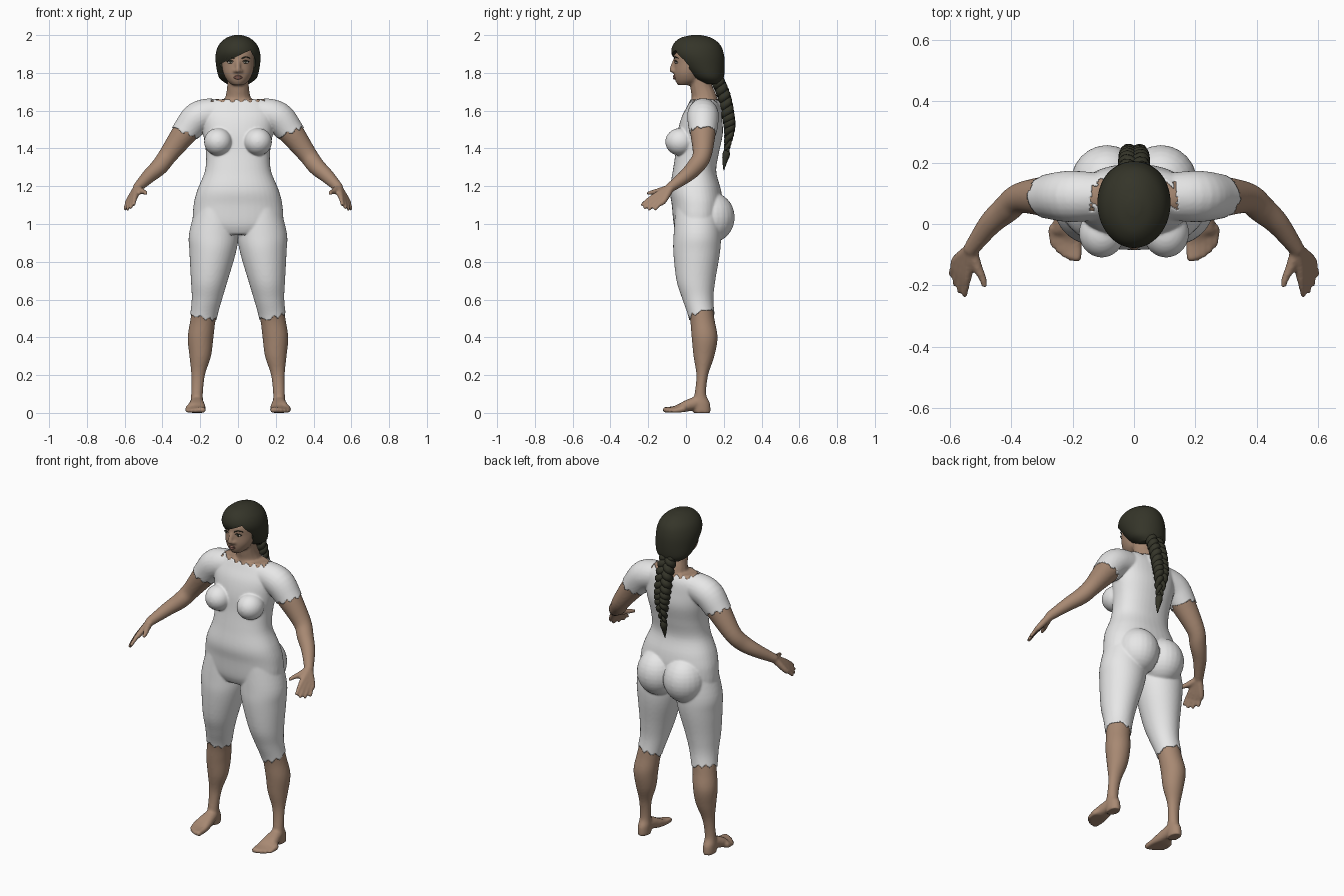
import bpy, bmesh, math
from mathutils import Vector, Matrix

cube = bpy.data.objects.get("Cube")
if cube:
    bpy.data.objects.remove(cube)


def material(name, r, g, b):
    m = bpy.data.materials.new(name)
    m.use_nodes = True
    m.diffuse_color = (r, g, b, 1)
    bsdf = m.node_tree.nodes["Principled BSDF"]
    bsdf.inputs["Base Color"].default_value = (r, g, b, 1)
    bsdf.inputs["Roughness"].default_value = 0.7
    return m


SKIN = material("skin", 0.39, 0.25, 0.17)
SUIT = material("white cloth", 0.8, 0.8, 0.8)
HAIR = material("dark hair", 0.035, 0.035, 0.022)
LIPS = material("lips", 0.27, 0.13, 0.1)
EYES = material("eye white", 0.6, 0.57, 0.52)


def resample(rows, steps=5):
    """Catmull-Rom interpolation through rows of numbers."""
    rows = [Vector(r) for r in rows]
    out = []
    for i in range(len(rows) - 1):
        a, b, c, d = (rows[max(0, min(len(rows) - 1, i + k))] for k in (-1, 0, 1, 2))
        for s in range(steps):
            t = s / steps
            out.append(b + (c - a) * t / 2 + (a - b * 2.5 + c * 2 - d / 2) * t ** 2
                       + (b * 1.5 - a / 2 - c * 1.5 + d / 2) * t ** 3)
    return out + [rows[-1]]


def skin_rings(bm, rings):
    """Bridge equal rings of points and cap both ends."""
    loops = [[bm.verts.new(p) for p in ring] for ring in rings]
    n = len(loops[0])
    for a, b in zip(loops, loops[1:]):
        for i in range(n):
            j = (i + 1) % n
            bm.faces.new((a[i], a[j], b[j], b[i]))
    bm.faces.new(loops[0][::-1])
    bm.faces.new(loops[-1])


def loft(bm, rows, side=1, power=1.0, n=40):
    """Rows: height, centre x, half width, front y, back y."""
    rings = []
    for z, cx, hw, front, back in resample(rows):
        ring = []
        for i in range(n):
            a = math.tau * i / n
            c, s = (math.copysign(abs(f(a)) ** power, f(a)) for f in (math.cos, math.sin))
            ring.append((side * (cx + hw * c), (front + back) / 2 + (back - front) / 2 * s, z))
        rings.append(ring)
    skin_rings(bm, rings)


def ball(bm, centre, radii):
    m = Matrix.Translation(centre) @ Matrix.Diagonal((*radii, 1))
    bmesh.ops.create_uvsphere(bm, u_segments=24, v_segments=16, radius=1, matrix=m)


def tube(bm, rows, side=1, n=14, steps=5):
    """Rows: x, y, z, radius; rounded at both ends."""
    rows = resample(rows, steps)
    pts = [Vector((side * r[0], r[1], r[2])) for r in rows]
    normal, rings = None, []
    for i, p in enumerate(pts):
        t = (pts[min(i + 1, len(pts) - 1)] - pts[max(i - 1, 0)]).normalized()
        normal = t.orthogonal() if normal is None else normal - t * normal.dot(t)
        normal.normalize()
        other = t.cross(normal)
        rings.append([p + (normal * math.cos(math.tau * k / n) + other * math.sin(math.tau * k / n))
                      * rows[i][3] for k in range(n)])
    skin_rings(bm, rings)
    for i in (0, -1):
        ball(bm, pts[i], [rows[i][3]] * 3)


def finish(name, bm, mat):
    bmesh.ops.recalc_face_normals(bm, faces=bm.faces)
    me = bpy.data.meshes.new(name)
    bm.to_mesh(me)
    bm.free()
    me.materials.append(mat)
    me.polygons.foreach_set("use_smooth", [True] * len(me.polygons))
    ob = bpy.data.objects.new(name, me)
    bpy.context.collection.objects.link(ob)
    return ob


def baked(ob):
    """Mesh of the object with its modifiers, as a bmesh; removes the object."""
    dg = bpy.context.evaluated_depsgraph_get()
    me = bpy.data.meshes.new_from_object(ob.evaluated_get(dg))
    bm = bmesh.new()
    bm.from_mesh(me)
    bpy.data.objects.remove(ob)
    return bm


# Torso, neck and head
body = bmesh.new()
loft(body, [(.95, 0, .17, -.04, .15), (1, 0, .23, -.06, .18), (1.1, 0, .23, -.07, .19),
            (1.18, 0, .21, -.08, .18), (1.28, 0, .17, -.065, .155), (1.38, 0, .165, -.05, .17),
            (1.48, 0, .18, -.04, .19), (1.56, 0, .19, -.02, .185), (1.62, 0, .18, .01, .175),
            (1.66, 0, .13, .03, .155)], power=.88)
tube(body, [(0, .1, 1.6, .09), (0, .095, 1.67, .068), (0, .08, 1.73, .058), (0, .07, 1.82, .06)])
loft(body, [(1.735, 0, .03, -.042, .03), (1.76, 0, .058, -.057, .08), (1.8, 0, .078, -.063, .1),
            (1.85, 0, .088, -.062, .15), (1.9, 0, .088, -.062, .16), (1.95, 0, .07, -.03, .14)])
tube(body, [(0, -.056, 1.87, .011), (0, -.07, 1.835, .013), (0, -.073, 1.815, .015)])

for s in (1, -1):
    ball(body, (s * .016, -.062, 1.81), (.012, .014, .01))
    ball(body, (s * .105, -.03, 1.435), (.07, .075, .068))
    ball(body, (s * .088, .13, 1.035), (.115, .123, .13))
    # Leg
    loft(body, [(1.1, .115, .1, -.05, .17), (.95, .128, .126, -.06, .18), (.85, .134, .118, -.062, .175),
                (.7, .152, .092, -.045, .15), (.6, .165, .075, -.013, .14), (.5, .184, .067, .02, .15),
                (.4, .198, .068, .03, .167), (.3, .2, .057, .04, .15), (.2, .211, .036, .055, .117),
                (.1, .217, .031, .045, .107), (.05, .218, .034, .03, .127), (0, .218, .032, .04, .13)], s)
    # Foot, one ray per toe, big toe on the inside
    for i in range(5):
        x, tip = .187 + .019 * i, -.108 + .01 * i * i / 4
        r = .016 - .0014 * i
        tube(body, [(.217, .06, .055, .035), (.2 + .01 * i, -.01, .032, .028),
                    (x, tip + .05, .02, .018), (x, tip, r, r)], s)
    # Arm
    tube(body, [(.12, .09, 1.59, .073), (.21, .09, 1.565, .079), (.28, .09, 1.485, .068),
                (.37, .085, 1.365, .05), (.415, .05, 1.305, .046), (.47, 0, 1.255, .038),
                (.53, -.08, 1.195, .026)], s, n=24)
    # Hand, one ray per finger from first to little
    for i, drop in enumerate((0, .012, .01, -.004)):
        f = i / 3
        knuckle = Vector((.543, -.165, 1.148)).lerp(Vector((.58, -.118, 1.122)), f)
        end = Vector((.552, -.23, 1.103)).lerp(Vector((.598, -.165, 1.078)), f)
        end += (end - knuckle).normalized() * drop
        tube(body, [(.53, -.08, 1.195, .022), (*knuckle, .016),
                    (*(knuckle.lerp(end, .5) + Vector((0, 0, .004))), .012), (*end, .01)], s)
    tube(body, [(.53, -.085, 1.19, .02), (.512, -.14, 1.175, .017), (.495, -.175, 1.168, .013),
                (.488, -.2, 1.163, .01)], s)

figure = finish("figure", body, SKIN)
fuse = figure.modifiers.new("fuse", 'REMESH')
fuse.mode, fuse.voxel_size = 'VOXEL', .007
relax = figure.modifiers.new("relax", 'SMOOTH')
relax.factor, relax.iterations = .5, 4
whole = baked(figure)


def bare(p):
    """True where the garment leaves the skin uncovered."""
    x, y, z = abs(p.x), p.y, p.z
    jag = .008 * math.sin(p.x * 130 + y * 90)
    if z > 1.65 + jag and x < .14:
        return True
    if z < .52 + .25 * (x - .18) + .25 * (y - .09) + jag:
        return True
    return x > .19 + (1.45 - z) / 2 and .4 * x - .9 * z > -1.225 + jag


# Split the fused figure into bare skin and a slightly thicker garment
cloth = whole.copy()
for bm, unwanted in ((whole, False), (cloth, True)):
    gone = [f for f in bm.faces if bare(f.calc_center_median()) == unwanted]
    bmesh.ops.delete(bm, geom=gone, context='FACES')
cloth.normal_update()
offsets = [(v, v.normal.copy()) for v in cloth.verts]
for v, normal in offsets:
    v.co += normal * .005
finish("skin_body", whole, SKIN)
suit = finish("bodysuit", cloth, SUIT)
hem = suit.modifiers.new("hem", 'SOLIDIFY')
hem.thickness, hem.offset = .008, -1

# Hair with an opening for the face below a swept fringe
bm = bmesh.new()
loft(bm, [(1.742, 0, .06, .09, .185), (1.775, 0, .1, .035, .2), (1.84, 0, .116, -.035, .205),
          (1.9, 0, .118, -.076, .2), (1.95, 0, .1, -.068, .18), (1.985, 0, .062, -.03, .135),
          (2, 0, .02, .03, .08)], n=56)
hair = finish("hair_cap", bm, HAIR)
bm = bmesh.new()
outline = [(-.103, 1.7), (-.103, 1.845), (-.04, 1.87), (.02, 1.9), (.065, 1.92), (.092, 1.87), (.097, 1.7)]
skin_rings(bm, [[(x, y, z) for x, z in outline] for y in (-.3, .015)])
cutter = finish("face_opening", bm, HAIR)
cutter.hide_render = True
cut = hair.modifiers.new("opening", 'BOOLEAN')
cut.operation, cut.object, cut.solver = 'DIFFERENCE', cutter, 'EXACT'
hair = finish("hair", baked(hair), HAIR)
bpy.data.objects.remove(cutter)
bpy.ops.object.select_all(action='DESELECT')
hair.select_set(True)
bpy.context.view_layer.objects.active = hair
bpy.ops.object.shade_smooth_by_angle(angle=math.radians(40))

# Braid of three strands down the back, with a loose tuft
spine = resample([(0, .165, 1.765, 1), (0, .2, 1.68, 1), (0, .222, 1.58, .95),
                  (0, .23, 1.5, .8), (0, .215, 1.39, .4)], 24)
bm = bmesh.new()
for strand in range(3):
    rows = []
    for i, (x, y, z, w) in enumerate(spine):
        a = math.tau * (3.5 * i / len(spine) + strand / 3)
        rows.append((.03 * w * math.sin(a), y + .015 * w * math.sin(2 * a), z, .023 * w))
    tube(bm, rows, n=10, steps=1)
tube(bm, [(0, .215, 1.4, .01), (0, .213, 1.37, .02), (0, .206, 1.335, .014), (0, .2, 1.285, .002)])
finish("braid", bm, HAIR)

# Face details
white, dark, mouth = bmesh.new(), bmesh.new(), bmesh.new()
for s in (1, -1):
    ball(white, (s * .04, -.05, 1.856), (.016, .008, .007))
    ball(dark, (s * .04, -.055, 1.856), (.007, .005, .007))
    tube(dark, [(.022, -.057, 1.86, .002), (.04, -.058, 1.865, .003), (.058, -.048, 1.859, .002)], s, n=8)
    tube(dark, [(.02, -.062, 1.876, .003), (.042, -.057, 1.884, .003), (.064, -.042, 1.878, .002)], s, n=8)
for z, r in ((1.782, .006), (1.772, .007)):
    tube(mouth, [(-.027, -.05, 1.777, .002), (0, -.063, z, r), (.027, -.05, 1.777, .002)], n=10)
finish("eyes", white, EYES)
finish("lashes_and_brows", dark, HAIR)
finish("lips", mouth, LIPS)
